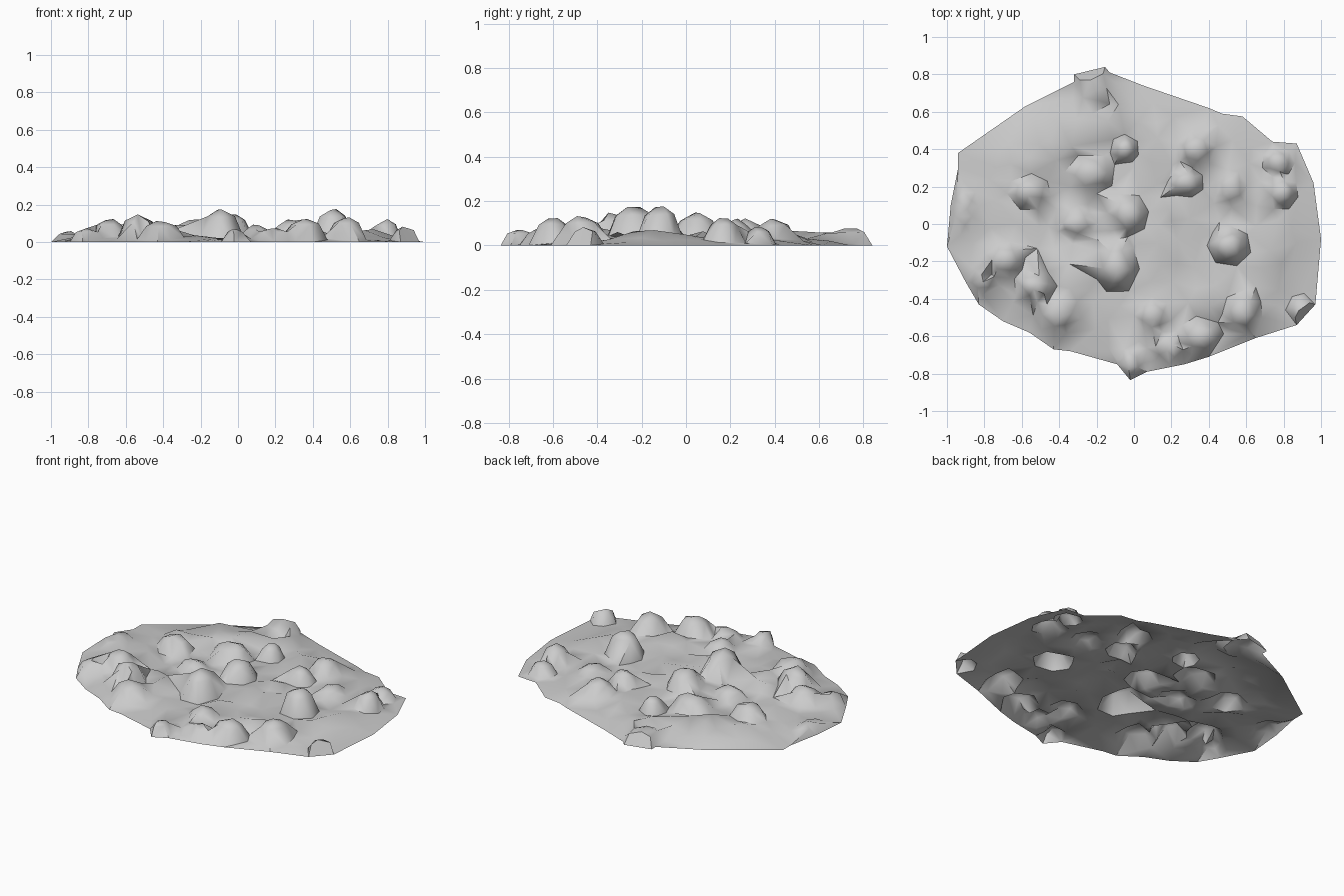
import bpy, math, random
from mathutils import Vector
from mathutils.geometry import delaunay_2d_cdt

if "Cube" in bpy.data.objects:
    bpy.data.objects.remove(bpy.data.objects["Cube"])

random.seed(4)

# outline of the patch, seen from the top
OUTLINE = [(-.94, .38), (-.58, .63), (-.32, .76), (-.32, .80), (-.155, .84), (-.13, .81),
           (.05, .74), (.40, .62), (.47, .59), (.58, .575), (.74, .44), (.87, .43),
           (.96, .22), (1, -.08), (.97, -.43), (.87, -.54), (.65, -.61), (.40, -.71),
           (.27, -.75), (.07, -.79), (-.02, -.835), (-.09, -.75), (-.34, -.68),
           (-.43, -.67), (-.56, -.58), (-.70, -.52), (-.83, -.43), (-.90, -.31),
           (-1, -.12), (-.98, .10), (-.94, .30)]

# stones poking up: x, y, x radius, y radius, height
STONES = [(.51, -.12, .12, .11, .19), (-.09, -.23, .12, .15, .185), (-.03, .05, .11, .12, .16),
          (-.53, -.33, .12, .09, .155), (-.23, .27, .14, .11, .13), (-.56, .17, .12, .10, .13),
          (-.69, -.19, .11, .10, .13), (.28, .22, .10, .08, .13), (.33, .40, .11, .10, .13),
          (-.05, .40, .08, .08, .12), (-.22, .74, .12, .15, .085), (.36, -.60, .12, .11, .135),
          (.58, -.47, .11, .12, .14), (.79, .17, .09, .10, .13), (.77, .33, .09, .08, .09),
          (.90, -.46, .09, .09, .09), (.10, -.49, .10, .10, .10), (-.41, -.48, .13, .11, .12),
          (.19, -.66, .12, .09, .08), (-.02, -.75, .07, .09, .08), (-.91, .08, .08, .14, .065),
          (-.81, -.29, .10, .09, .08), (.52, .19, .09, .10, .09), (-.31, .00, .11, .08, .10)]


def edge_distance(x, y):
    """Distance to the outline, negative outside."""
    p, best, inside = Vector((x, y)), 9, False
    for i, b in enumerate(OUTLINE):
        a = Vector(OUTLINE[i - 1])
        b = Vector(b)
        d = b - a
        t = max(0, min(1, (p - a).dot(d) / d.length_squared))
        best = min(best, (p - a - d * t).length)
        if (a.y > y) != (b.y > y) and x < a.x + (y - a.y) * d.x / d.y:
            inside = not inside
    return best if inside else -best


def ground(x, y):
    wave = .012 * math.sin(7 * x + 2) * math.cos(8 * y)
    return .008 + (.028 + wave) * min(1, edge_distance(x, y) / .25)


def in_stone(x, y, stones, k):
    return any(((x - s[0]) / s[2]) ** 2 + ((y - s[1]) / s[3]) ** 2 < k * k for s in stones)


points = [(x, y, .006) for x, y in OUTLINE]

# rough stones: crown, shoulder ring and foot ring
for n, (x, y, rx, ry, h) in enumerate(STONES):
    turn = random.uniform(0, 6)
    for k, count, part in ((.22, 2, 1), (.62, 6, .78), (1, 7, 0)):
        for i in range(count):
            a = turn + (i + random.uniform(-.2, .2)) * math.tau / count
            px, py = x + rx * k * math.cos(a), y + ry * k * math.sin(a)
            if edge_distance(px, py) < .015 or in_stone(px, py, STONES[:n], 1.02):
                continue
            z = h * part * random.uniform(.93, 1) if part else ground(px, py)
            points.append((px, py, z))

# loose ground between the stones
for i in range(-9, 10):
    for j in range(-8, 9):
        x = i * .108 + random.uniform(-.035, .035)
        y = j * .108 + random.uniform(-.035, .035)
        if edge_distance(x, y) > .06 and not in_stone(x, y, STONES, 1.25):
            points.append((x, y, ground(x, y) + random.choice((0, 0, .01, .035))))

# join everything into one open sheet
m = len(OUTLINE)
verts, _, faces, origin, _, _ = delaunay_2d_cdt(
    [Vector(p[:2]) for p in points], [(i, (i + 1) % m) for i in range(m)], [], 1, 1e-5)
coords = [(v.x, v.y, points[o[0]][2] if o else .01) for v, o in zip(verts, origin)]
low = min(c[2] for c in coords)
coords = [(x, y, z - low) for x, y, z in coords]

mesh = bpy.data.meshes.new("rubble_patch")
mesh.from_pydata(coords, [], faces)
mesh.update()
patch = bpy.data.objects.new("rubble_patch", mesh)
bpy.context.collection.objects.link(patch)
bpy.context.view_layer.objects.active = patch
patch.select_set(True)
bpy.ops.object.shade_smooth_by_angle(angle=math.radians(60))
